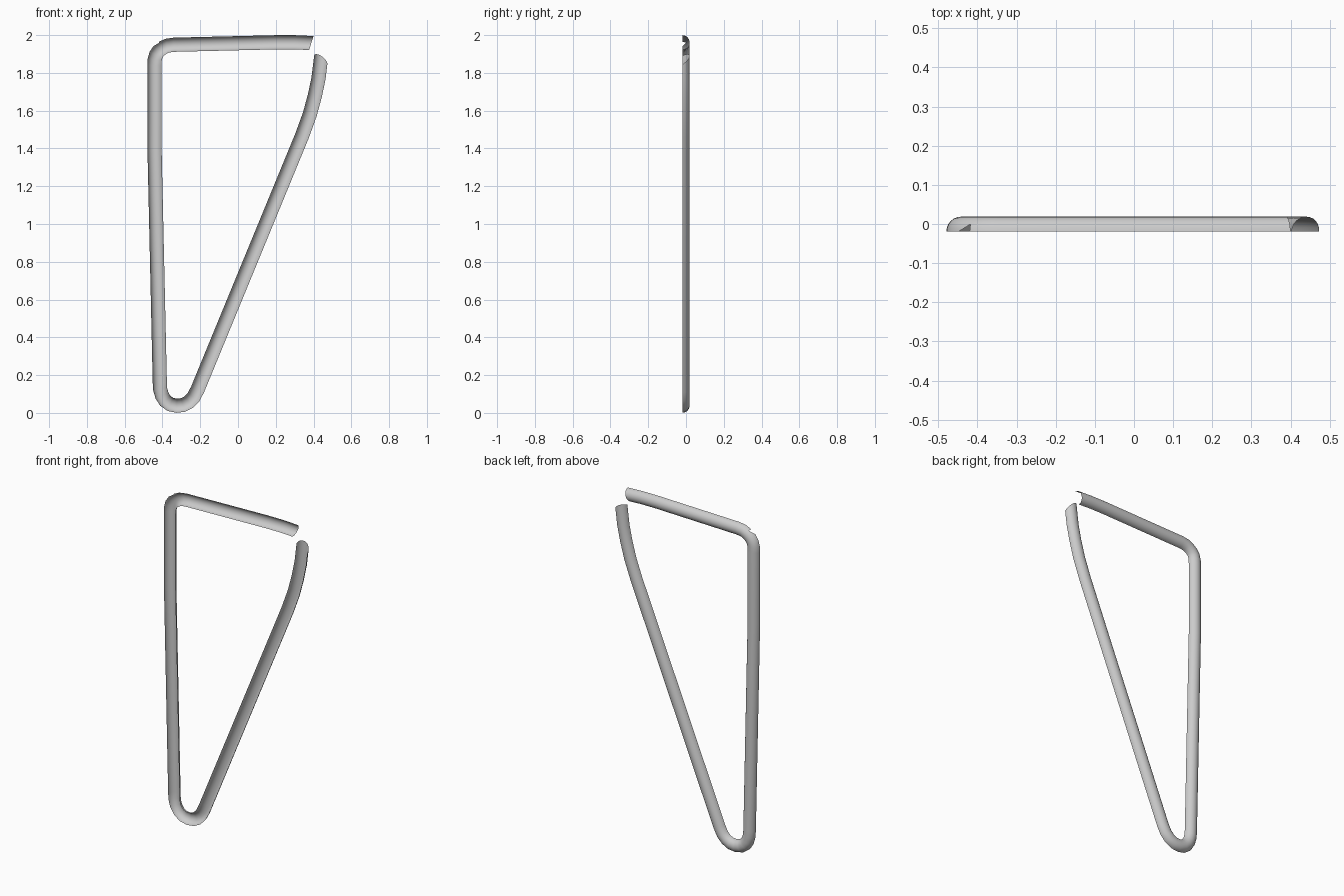
import bpy, bmesh, math
from mathutils import Vector

if "Cube" in bpy.data.objects:
    bpy.data.objects.remove(bpy.data.objects["Cube"])

R = 0.0375      # half-pipe radius
SEG = 12        # facets around the half circle

# Centreline in x, z: top bar end, left corner, left leg, bottom bend, right leg
path = [Vector(p) for p in [
    (0.388, 1.958), (0.30, 1.962), (0.20, 1.962), (-0.34, 1.949), (-0.375, 1.944),
    (-0.400, 1.932), (-0.420, 1.916), (-0.434, 1.896), (-0.441, 1.87), (-0.442, 1.84),
    (-0.442, 1.40), (-0.414, 0.16), (-0.412, 0.125), (-0.402, 0.091), (-0.385, 0.064),
    (-0.358, 0.045), (-0.325, 0.038), (-0.290, 0.042), (-0.260, 0.058), (-0.235, 0.084),
    (-0.214, 0.124), (0.339, 1.467), (0.380, 1.58), (0.407, 1.68), (0.426, 1.77), (0.438, 1.868)]]
NOTCH = 5       # ring where the small gap in the outer corner begins


def end_skew(i, a):
    """Slide the rim of the two open ends along the path for their slanted cuts."""
    if i == 0:
        return -0.010 * math.cos(a)
    if i == len(path) - 1:
        return 0.022 * math.sin(a) - 0.018 * math.cos(a)
    return 0.0


bm = bmesh.new()

# Half-circle rings, open towards the front
rings = []
for i, p in enumerate(path):
    d_in = (p - path[max(i - 1, 0)]).normalized()
    d_out = (path[min(i + 1, len(path) - 1)] - p).normalized()
    t = (d_in + d_out).normalized()
    out = Vector((t.y, -t.x))
    ring = []
    for k in range(SEG + 1):
        a = math.pi * k / SEG
        q = p + out * (R * math.cos(a)) + t * end_skew(i, a)
        ring.append(bm.verts.new((q.x, R * math.sin(a) - R / 2, q.y)))
    rings.append(ring)

# Skin between rings, leaving a triangular gap at the outer corner rim
for i, (b, a) in enumerate(zip(rings, rings[1:])):
    first = 0
    if i == NOTCH:
        bm.faces.new((a[0], b[2], a[1]))
        bm.faces.new((a[1], b[2], a[2]))
        first = 2
    for k in range(first, SEG):
        bm.faces.new((a[k], b[k], b[k + 1], a[k + 1]))

bmesh.ops.recalc_face_normals(bm, faces=bm.faces)
# Make the convex back the outside
back = max(bm.faces, key=lambda f: f.calc_center_median().y)
if back.normal.y < 0:
    bmesh.ops.reverse_faces(bm, faces=bm.faces)

mesh = bpy.data.meshes.new("bent_half_pipe")
bm.to_mesh(mesh)
bm.free()
pipe = bpy.data.objects.new("bent_half_pipe", mesh)
bpy.context.collection.objects.link(pipe)

# Smooth shading
bpy.context.view_layer.objects.active = pipe
pipe.select_set(True)
bpy.ops.object.shade_smooth_by_angle(angle=math.radians(40))
